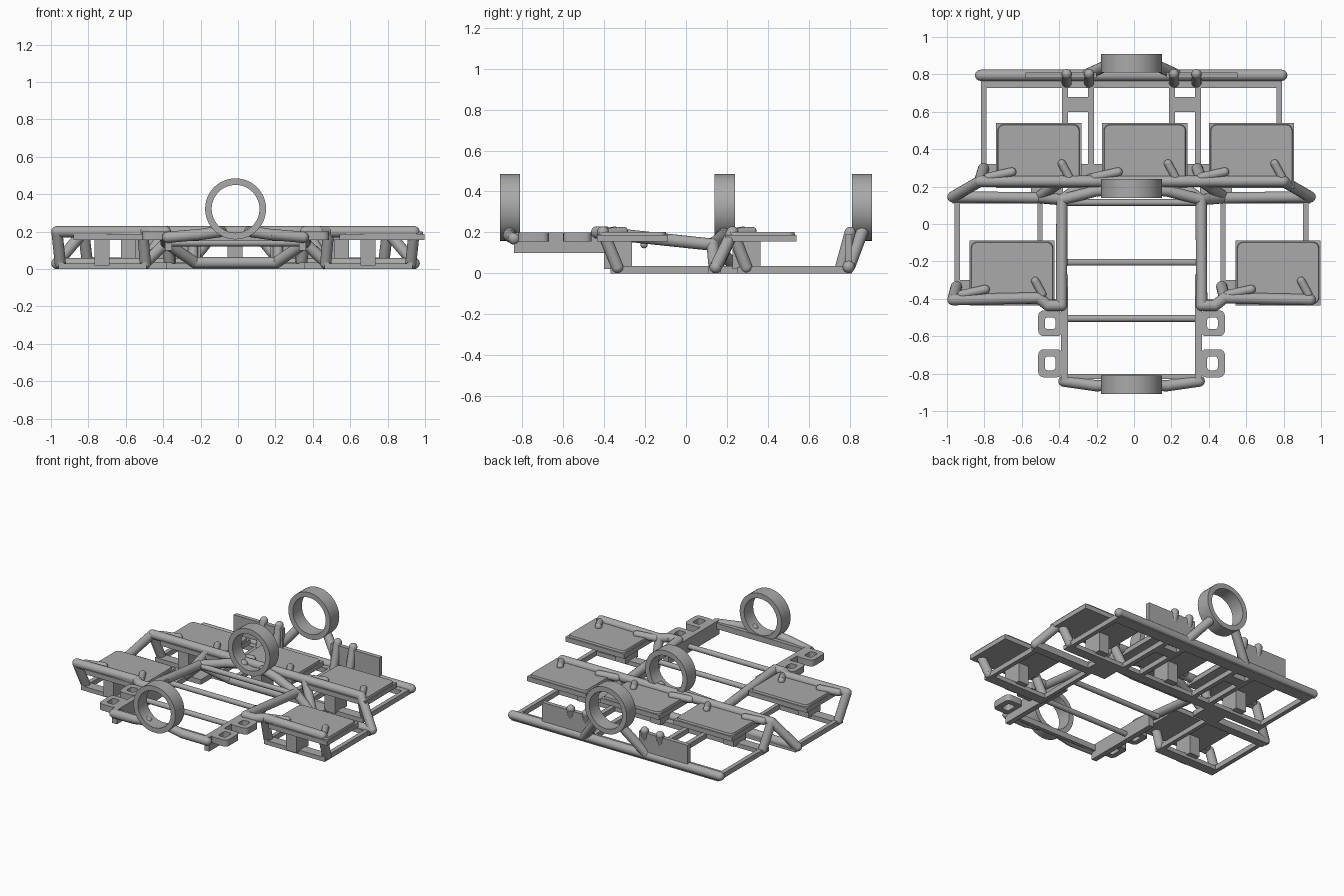
import bpy, bmesh, math
from mathutils import Vector, Matrix

if "Cube" in bpy.data.objects:
    bpy.data.objects.remove(bpy.data.objects["Cube"])

CX = -0.013  # symmetry plane of the frame
grey = bpy.data.materials.new("frame_grey")
grey.diffuse_color = (0.40, 0.40, 0.40, 1)
grey.use_nodes = True
grey.node_tree.nodes["Principled BSDF"].inputs["Base Color"].default_value = grey.diffuse_color


def finish(name, bm, smooth=True):
    bmesh.ops.recalc_face_normals(bm, faces=bm.faces)
    me = bpy.data.meshes.new(name)
    bm.to_mesh(me)
    bm.free()
    me.materials.append(grey)
    ob = bpy.data.objects.new(name, me)
    bpy.context.collection.objects.link(ob)
    if smooth:
        bpy.ops.object.select_all(action='DESELECT')
        ob.select_set(True)
        bpy.context.view_layer.objects.active = ob
        bpy.ops.object.shade_smooth_by_angle(angle=math.radians(35))
    return ob


def flip(p):
    return (2 * CX - p[0], p[1], p[2])


def tube(name, pts, r=0.03):
    """Round tube along points with ball joints."""
    bm = bmesh.new()
    pts = [Vector(p) for p in pts]
    for p in pts:
        bmesh.ops.create_uvsphere(bm, u_segments=16, v_segments=10, radius=r,
                                  matrix=Matrix.Translation(p))
    for a, b in zip(pts, pts[1:]):
        d = b - a
        m = Matrix.Translation((a + b) / 2) @ d.to_track_quat('Z', 'Y').to_matrix().to_4x4()
        bmesh.ops.create_cone(bm, cap_ends=True, segments=16, radius1=r, radius2=r,
                              depth=d.length, matrix=m)
    return finish(name, bm)


def tubes(name, pts, r=0.03):
    tube(name + "_left", pts, r)
    tube(name + "_right", [flip(p) for p in pts], r)


def box(name, x0, x1, y0, y1, z0, z1):
    bm = bmesh.new()
    m = Matrix.Translation(((x0 + x1) / 2, (y0 + y1) / 2, (z0 + z1) / 2)) \
        @ Matrix.Diagonal((x1 - x0, y1 - y0, z1 - z0, 1))
    bmesh.ops.create_cube(bm, size=1, matrix=m)
    return finish(name, bm, False)


def boxes(name, x0, x1, *rest):
    box(name + "_left", x0, x1, *rest)
    box(name + "_right", 2 * CX - x1, 2 * CX - x0, *rest)


def rounded(x0, x1, y0, y1, r, n=4):
    """Outline of a rounded rectangle."""
    out = []
    for k, (cx, cy) in enumerate([(x1 - r, y1 - r), (x0 + r, y1 - r),
                                  (x0 + r, y0 + r), (x1 - r, y0 + r)]):
        for i in range(n + 1):
            a = math.pi / 2 * (k + i / n)
            out.append((cx + r * math.cos(a), cy + r * math.sin(a)))
    return out


def ring_solid(name, outer, inner, place):
    """Closed solid between two outlines, place(point, side) gives 3D."""
    bm = bmesh.new()
    loops = [[bm.verts.new(place(p, s)) for p in o]
             for o, s in ((outer, 0), (outer, 1), (inner, 1), (inner, 0))]
    n = len(outer)
    for a, b in zip(loops, loops[1:] + loops[:1]):
        for i in range(n):
            bm.faces.new((a[i], a[(i + 1) % n], b[(i + 1) % n], b[i]))
    return finish(name, bm)


# Three upright hoops
def circle(r, n=48):
    return [(r * math.cos(2 * math.pi * i / n), r * math.sin(2 * math.pi * i / n))
            for i in range(n)]


for name, y0 in (("front_hoop", -0.91), ("middle_hoop", 0.14), ("rear_hoop", 0.81)):
    ring_solid(name, circle(0.163), circle(0.128),
               lambda p, s, y0=y0: (CX + p[0], y0 + 0.1 * s, 0.322 + p[1]))

# Hoop braces
tubes("front_hoop_brace", [(-0.375, -0.84, 0.17), (-0.2, -0.865, 0.185), (-0.1, -0.86, 0.2)])
tubes("middle_hoop_brace", [(-0.385, 0.13, 0.14), (-0.21, 0.175, 0.18), (-0.09, 0.19, 0.2)])
tubes("rear_hoop_brace", [(-0.25, 0.80, 0.04), (-0.12, 0.86, 0.2)])

# Front frame: deep side beams, side loops, cross tubes
boxes("side_beam", -0.39, -0.353, -0.84, -0.27, 0.10, 0.20)
box("front_cross_beam", -0.36, 0.335, -0.83, -0.803, 0.15, 0.19)
for i, (y0, y1) in enumerate(((-0.60, -0.462), (-0.82, -0.67))):
    for side, x0 in (("left", -0.512), ("right", 0.356)):
        ring_solid(f"side_loop_{side}_{i + 1}",
                   rounded(x0, x0 + 0.13, y0, y1, 0.03),
                   rounded(x0 + 0.035, x0 + 0.092, y0 + 0.038, y1 - 0.038, 0.015),
                   lambda p, s: (p[0], p[1], 0.155 + 0.045 * s))
for i, y in enumerate((-0.505, -0.205, 0.115)):
    tube(f"cross_tube_{i + 1}", [(-0.365, y, 0.14), (0.34, y, 0.14)], 0.018)

# Front seat bars flowing into the sloping side tubes
tubes("front_seat_bar", [(-0.968, -0.405, 0.2), (-0.51, -0.395, 0.2), (-0.46, -0.435, 0.2),
                         (-0.388, -0.435, 0.2), (-0.385, 0.13, 0.14)])
tubes("front_outer_leg", [(-0.968, -0.405, 0.2), (-0.95, -0.335, 0.03)])
tubes("front_inner_leg", [(-0.51, -0.395, 0.2), (-0.495, -0.335, 0.03)])

# Middle seat bar with its legs
tube("middle_seat_bar", [(-0.825, 0.228, 0.2), (0.80, 0.228, 0.2)])
tubes("middle_front_leg", [(-0.825, 0.228, 0.2), (-0.968, 0.145, 0.03)])
tubes("middle_rear_leg", [(-0.825, 0.228, 0.2), (-0.805, 0.295, 0.03)])
tubes("middle_inner_leg", [(-0.39, 0.228, 0.2), (-0.50, 0.15, 0.03)])
tubes("middle_back_leg", [(-0.39, 0.228, 0.2), (-0.365, 0.295, 0.03)])
tubes("lower_side_bar", [(-0.968, 0.145, 0.03), (-0.5, 0.14, 0.03), (-0.385, 0.13, 0.14)])
tubes("lower_center_brace", [(-0.385, 0.13, 0.14), (-0.23, 0.24, 0.035), (CX, 0.24, 0.035)])

# Flat lower frame
boxes("outer_floor_rail", -0.96, -0.93, -0.37, 0.15, 0, 0.035)
boxes("inner_floor_rail", -0.515, -0.488, -0.37, 0.15, 0, 0.035)
boxes("front_floor_beam", -0.96, -0.488, -0.37, -0.30, 0, 0.03)
boxes("side_floor_beam", -0.97, -0.49, 0.11, 0.17, 0, 0.03)
boxes("floor_gusset", -0.55, -0.38, 0.13, 0.29, 0, 0.035)
box("middle_floor_beam", -0.82, 0.795, 0.25, 0.32, 0, 0.03)
boxes("rear_outer_rail", -0.818, -0.788, 0.27, 0.80, 0, 0.035)
boxes("rear_inner_rail", -0.385, -0.353, 0.25, 0.80, 0, 0.035)
boxes("rear_center_rail", -0.245, -0.213, 0.25, 0.80, 0, 0.035)
boxes("rear_rail_plate", -0.36, -0.24, 0.60, 0.68, 0, 0.035)
box("rear_floor_beam", -0.818, 0.79, 0.728, 0.81, 0, 0.035)

# Rear bar with upright panels and leaning stubs
tube("rear_bar", [(-0.82, 0.795, 0.032), (0.79, 0.795, 0.032)])
boxes("rear_panel", -0.58, -0.2, 0.78, 0.81, 0.03, 0.19)
for x in (-0.36, -0.24):
    tubes("rear_stub", [(x, 0.757, 0.035), (x, 0.802, 0.2)], 0.027)

# Seat pans, each with a bracket and two short rods
pans = (("front_left", -0.88, -0.435), ("front_right", 0.542, -0.435),
        ("middle_left", -0.738, 0.193), ("middle_center", -0.17, 0.193),
        ("middle_right", 0.40, 0.193))
for name, x, y in pans:
    box(name + "_seat_base", x, x + 0.456, y, y + 0.348, 0.155, 0.188)
    bm = bmesh.new()
    lo = [bm.verts.new((px, py, 0.18)) for px, py in
          rounded(x + 0.006, x + 0.45, y + 0.006, y + 0.342, 0.035)]
    hi = [bm.verts.new((px, py, 0.201)) for px, py in
          rounded(x + 0.012, x + 0.444, y + 0.012, y + 0.336, 0.03)]
    bm.faces.new(lo)
    bm.faces.new(hi)
    for i in range(len(lo)):
        j = (i + 1) % len(lo)
        bm.faces.new((lo[i], lo[j], hi[j], hi[i]))
    finish(name + "_seat_pad", bm)
    bx = x + 0.153 - 0.04
    box(name + "_seat_bracket", bx, bx + 0.08, y + 0.035, y + 0.17, 0.02, 0.16)
    tube(name + "_seat_rod_long", [(x - 0.04, y + 0.058, 0.2), (x + 0.085, y + 0.085, 0.205)], 0.024)
    tube(name + "_seat_rod_short", [(x + 0.352, y + 0.13, 0.205), (x + 0.39, y + 0.06, 0.2)], 0.022)
